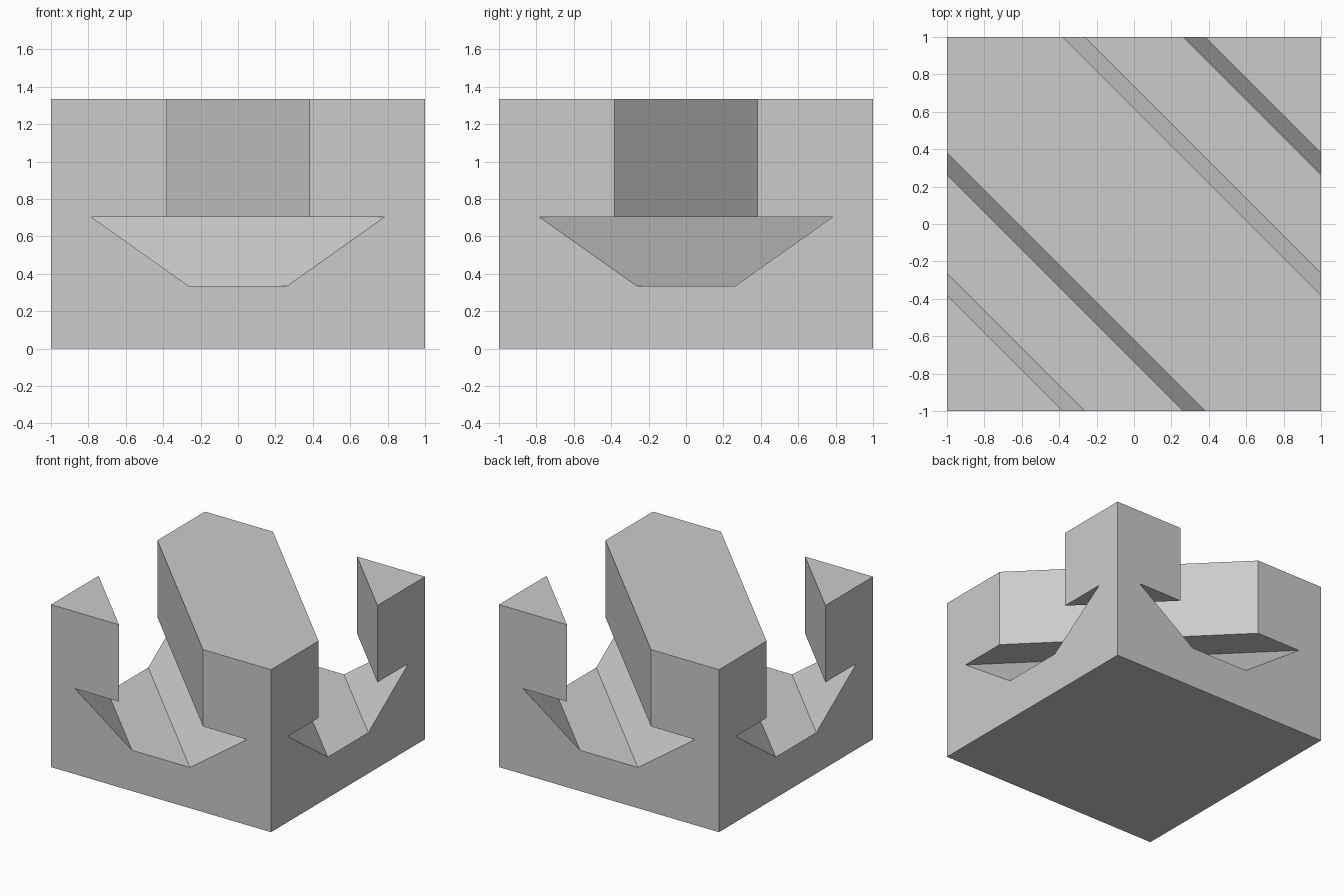
import bpy
import bmesh

default = bpy.data.objects.get("Cube")
if default:
    bpy.data.objects.remove(default, do_unlink=True)

HALF, HEIGHT = 1.0, 1.335
FLOOR_Z, LEDGE_Z = 0.335, 0.703
FLOOR_W, LEDGE_W, MOUTH_W = 0.263, 0.783, 0.382

grey = bpy.data.materials.new("plain grey")
grey.use_nodes = True
color = (0.6, 0.6, 0.6, 1)
grey.diffuse_color = color
grey.node_tree.nodes["Principled BSDF"].inputs["Base Color"].default_value = color


def prism(name, profile, y0, y1, place):
    """Sweep an x-z profile from y0 to y1; place(x, y) gives the x position."""
    bm = bmesh.new()
    ends = [[bm.verts.new((place(x, y), y, z)) for x, z in profile] for y in (y0, y1)]
    bm.faces.new(ends[0])
    bm.faces.new(ends[1][::-1])
    n = len(profile)
    for i in range(n):
        j = (i + 1) % n
        bm.faces.new((ends[0][i], ends[1][i], ends[1][j], ends[0][j]))
    bmesh.ops.recalc_face_normals(bm, faces=bm.faces)
    mesh = bpy.data.meshes.new(name)
    bm.to_mesh(mesh)
    bm.free()
    mesh.materials.append(grey)
    obj = bpy.data.objects.new(name, mesh)
    bpy.context.collection.objects.link(obj)
    return obj


# Solid block
block = prism("slotted_block",
              [(-HALF, 0), (HALF, 0), (HALF, HEIGHT), (-HALF, HEIGHT)],
              -HALF, HALF, lambda x, y: x)

# Undercut channel section: narrow mouth above a wide dovetail trough
right_side = [(FLOOR_W, FLOOR_Z), (LEDGE_W, LEDGE_Z), (MOUTH_W, LEDGE_Z), (MOUTH_W, HEIGHT + 0.3)]
channel = right_side + [(-x, z) for x, z in reversed(right_side)]

# Two parallel diagonal channels cut through the block
for name, centre in (("front_channel_cutter", -1), ("back_channel_cutter", 1)):
    cutter = prism(name, channel, -3.2, 3.2, lambda x, y, c=centre: x + c - y)
    cutter.hide_render = True
    cut = block.modifiers.new(name, 'BOOLEAN')
    cut.operation = 'DIFFERENCE'
    cut.solver = 'EXACT'
    cut.object = cutter
    bpy.context.view_layer.objects.active = block
    bpy.ops.object.modifier_apply(modifier=cut.name)
    bpy.data.objects.remove(cutter, do_unlink=True)
